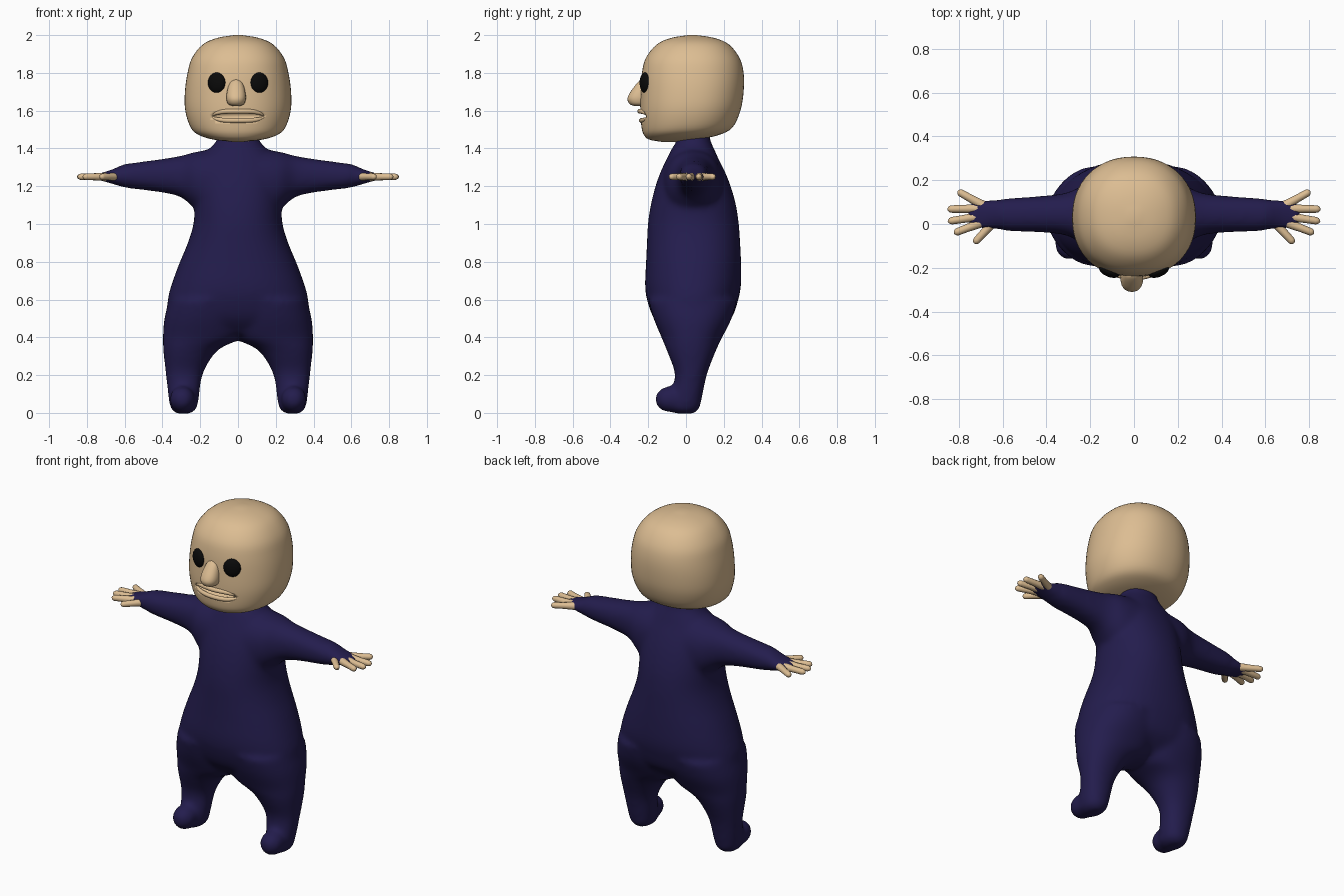
import bpy, bmesh, math
from mathutils import Vector, Matrix

if "Cube" in bpy.data.objects:
    bpy.data.objects.remove(bpy.data.objects["Cube"])


def material(name, color):
    m = bpy.data.materials.new(name)
    m.diffuse_color = (*color, 1)
    m.use_nodes = True
    m.node_tree.nodes["Principled BSDF"].inputs["Base Color"].default_value = m.diffuse_color
    return m


SKIN = material("skin", (0.72, 0.51, 0.29))
RED = material("shirt_red", (0.75, 0.035, 0.006))
NAVY = material("trouser_navy", (0.017, 0.012, 0.075))
BLACK = material("eye_black", (0.003, 0.003, 0.003))


def add_object(name, bm, mat):
    bmesh.ops.recalc_face_normals(bm, faces=bm.faces)
    for f in bm.faces:
        f.smooth = True
    me = bpy.data.meshes.new(name)
    bm.to_mesh(me)
    bm.free()
    me.materials.append(mat)
    ob = bpy.data.objects.new(name, me)
    bpy.context.collection.objects.link(ob)
    return ob


def loft(bm, rows, axis="z", side=1, power=2.2, n=40, sub=4):
    """Skin rounded sections (t, a0, a1, b0, b1); a,b = x,y along z or y,z along x."""
    pts = []
    for i in range(len(rows) - 1):
        q = [Vector(rows[min(max(j, 0), len(rows) - 1)]) for j in range(i - 1, i + 3)]
        for s in range(sub):
            u = s / sub
            pts.append(0.5 * (2 * q[1] + (q[2] - q[0]) * u
                              + (2 * q[0] - 5 * q[1] + 4 * q[2] - q[3]) * u * u
                              + (3 * q[1] - q[0] - 3 * q[2] + q[3]) * u ** 3))
    pts.append(Vector(rows[-1]))
    rings = []
    for t, a0, a1, b0, b1 in pts:
        ring = []
        for k in range(n):
            c, s = math.cos(2 * math.pi * k / n), math.sin(2 * math.pi * k / n)
            a = (a0 + a1) / 2 + (a1 - a0) / 2 * math.copysign(abs(c) ** (2 / power), c)
            b = (b0 + b1) / 2 + (b1 - b0) / 2 * math.copysign(abs(s) ** (2 / power), s)
            p = (a * side, b, t) if axis == "z" else (t * side, a, b)
            ring.append(bm.verts.new(p))
        rings.append(ring)
    faces = [bm.faces.new((r[k], r[(k + 1) % n], q[(k + 1) % n], q[k]))
             for r, q in zip(rings, rings[1:]) for k in range(n)]
    faces += [bm.faces.new(rings[0]), bm.faces.new(rings[-1])]
    bmesh.ops.recalc_face_normals(bm, faces=faces)


def ellipsoid(bm, center, radii, rot_z=0):
    mat = Matrix.Translation(center) @ Matrix.Rotation(rot_z, 4, "Z") @ Matrix.Diagonal((*radii, 1))
    bmesh.ops.create_uvsphere(bm, u_segments=28, v_segments=16, radius=1, matrix=mat)


def bake(ob):
    dg = bpy.context.evaluated_depsgraph_get()
    me = bpy.data.meshes.new_from_object(ob.evaluated_get(dg))
    ob.modifiers.clear()
    ob.data = me


# Body: torso, legs and arms fused into one soft skin
TORSO = [(.42, -.28, .28, -.10, .15), (.5, -.37, .37, -.17, .24), (.6, -.372, .372, -.207, .277),
         (.68, -.352, .352, -.217, .292), (.79, -.312, .312, -.212, .292), (.9, -.266, .266, -.207, .287),
         (1.0, -.236, .236, -.202, .28), (1.1, -.23, .23, -.187, .265), (1.2, -.23, .23, -.162, .237),
         (1.28, -.225, .225, -.133, .205), (1.35, -.2, .2, -.1, .17), (1.4, -.15, .15, -.075, .148),
         (1.44, -.115, .115, -.05, .13), (1.5, -.1, .1, -.05, .12)]
LEG = [(-.005, .26, .32, -.05, .04), (.02, .22, .355, -.09, .07), (.08, .207, .368, -.08, .085),
       (.2, .188, .382, -.058, .11), (.3, .135, .393, -.09, .147), (.35, .08, .397, -.11, .168),
       (.4, -.02, .398, -.13, .192), (.5, -.05, .39, -.172, .242), (.6, -.05, .365, -.2, .27)]
ARM = [(.1, -.13, .2, .99, 1.4), (.22, -.1, .18, 1.075, 1.383), (.3, -.055, .145, 1.14, 1.362),
       (.4, -.04, .13, 1.166, 1.345), (.57, -.033, .118, 1.188, 1.322), (.61, -.025, .112, 1.195, 1.315),
       (.66, -.024, .112, 1.21, 1.292), (.72, -.025, .11, 1.228, 1.272), (.76, 0, .09, 1.235, 1.265)]
bm = bmesh.new()
loft(bm, TORSO)
for s in (-1, 1):
    loft(bm, LEG, side=s)
    loft(bm, ARM, "x", s)
    ellipsoid(bm, (s * .295, -.085, .072), (.068, .08, .07))
body = add_object("body", bm, NAVY)
mod = body.modifiers.new("fuse", "REMESH")
mod.mode, mod.voxel_size = "VOXEL", .014
mod = body.modifiers.new("soften", "SMOOTH")
mod.factor, mod.iterations = .5, 14
bake(body)

# Clean colour borders at waist and cuffs
WAIST, CUFF_L, CUFF_R = .79, -.565, .588
bm = bmesh.new()
bm.from_mesh(body.data)
for co, no in (((0, 0, WAIST), (0, 0, 1)), ((CUFF_L, 0, 0), (1, 0, 0)), ((CUFF_R, 0, 0), (1, 0, 0))):
    bmesh.ops.bisect_plane(bm, geom=bm.verts[:] + bm.edges[:] + bm.faces[:], plane_co=co, plane_no=no)
for f in bm.faces:
    c = f.calc_center_median()
    f.smooth = True
    f.material_index = 0 if c.z < WAIST else 1 if CUFF_L < c.x < CUFF_R else 2
bm.to_mesh(body.data)
bm.free()
body.data.materials.clear()
for m in (NAVY, RED, SKIN):
    body.data.materials.append(m)


# Round-ended tubes for fingers and lips
def tube(name, points, radii, mat):
    cu = bpy.data.curves.new(name, "CURVE")
    cu.dimensions, cu.bevel_depth, cu.bevel_resolution = "3D", 1, 4
    cu.use_fill_caps = True
    sp = cu.splines.new("POLY")
    sp.points.add(len(points) - 1)
    for p, co, r in zip(sp.points, points, radii):
        p.co, p.radius = (*co, 1), r
    cu.materials.append(mat)
    sp.use_smooth = True
    ob = bpy.data.objects.new(name, cu)
    bpy.context.collection.objects.link(ob)


FINGERS = [((.69, .085), (.805, .15)), ((.7, .07), (.852, .068)), ((.7, .035), (.85, .012)),
           ((.7, .005), (.822, -.042)), ((.64, .01), (.73, -.088))]
for s in (-1, 1):
    for i, (a, b) in enumerate(FINGERS):
        a, b = Vector((s * a[0], a[1], 1.25)), Vector((s * b[0], b[1], 1.25))
        steps = (0, .5, .86, .93, .98, 1)
        tube(f"finger_{'lr'[s > 0]}_{i}", [a.lerp(b, t) for t in steps],
             (.022, .018, .017, .0145, .008, .001), SKIN)

# Head with a carved mouth
HEAD = [(1.435, -.03, .03, -.13, -.04), (1.447, -.13, .13, -.195, .06), (1.47, -.205, .205, -.222, .17),
        (1.51, -.25, .25, -.235, .245), (1.6, -.279, .279, -.242, .288), (1.7, -.281, .281, -.24, .305),
        (1.8, -.267, .267, -.233, .305), (1.88, -.243, .243, -.212, .283), (1.95, -.187, .187, -.155, .228),
        (1.985, -.11, .11, -.08, .15), (2.0, -.02, .02, .015, .055)]
bm = bmesh.new()
loft(bm, HEAD, n=56)
head = add_object("head", bm, SKIN)
bm = bmesh.new()
ellipsoid(bm, (0, -.225, 1.57), (.15, .045, .03))
cutter = add_object("mouth_cutter", bm, SKIN)
mod = head.modifiers.new("mouth", "BOOLEAN")
mod.operation, mod.solver, mod.object = "DIFFERENCE", "EXACT", cutter
bake(head)
bpy.data.objects.remove(cutter)

# Lips following the curve of the face
for name, dz, push in (("upper_lip", .027, .008), ("lower_lip", -.022, .0)):
    pts, rad = [], []
    for i in range(17):
        u = i / 8 - 1
        x = .148 * u
        y = .025 - .265 * math.sqrt(1 - (x / .28) ** 2) + .004 - push * (1 - u * u)
        pts.append((x, y, 1.57 + dz * (1 - u ** 4)))
        rad.append(.004 + .009 * (1 - u ** 4))
    tube(name, pts, rad, SKIN)

# Nose
bm = bmesh.new()
loft(bm, [(1.625, -.03, .01, -.275, -.22), (1.635, -.052, .032, -.298, -.2), (1.66, -.061, .041, -.31, -.19),
          (1.69, -.06, .04, -.3, -.19), (1.73, -.051, .031, -.272, -.19), (1.755, -.037, .017, -.25, -.2),
          (1.766, -.015, -.005, -.235, -.21)], n=24)
add_object("nose", bm, SKIN)

# Eyes
for s in (-1, 1):
    bm = bmesh.new()
    ellipsoid(bm, (s * .113, -.217, 1.748), (.049, .024, .054), s * math.radians(22))
    add_object(f"eye_{'lr'[s > 0]}", bm, BLACK)
